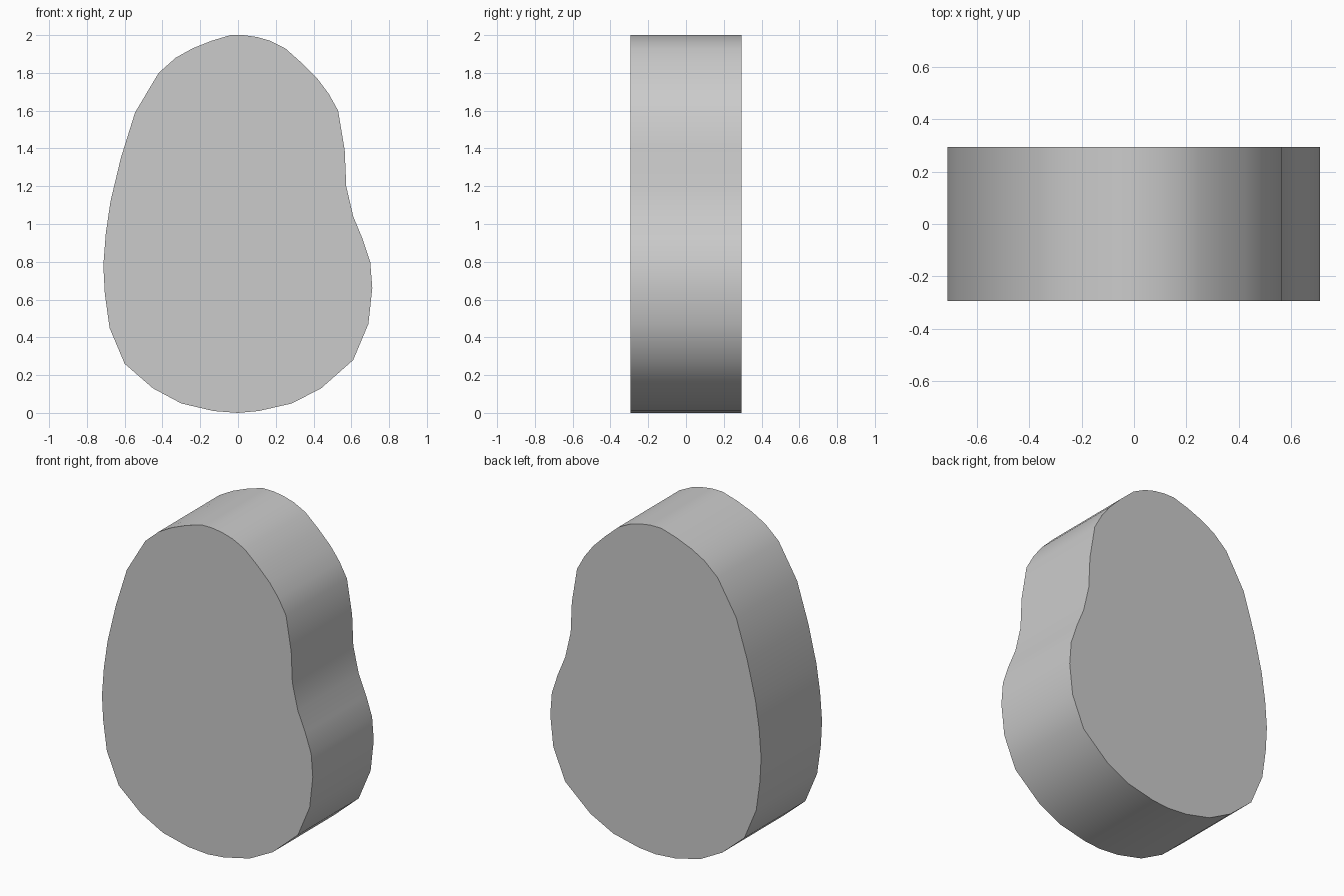
import bpy, bmesh, math

if "Cube" in bpy.data.objects:
    bpy.data.objects.remove(bpy.data.objects["Cube"])

HALF_DEPTH = 0.294

# Front outline (x, z), clockwise from the top
outline = [
    (-0.04, 2.0), (0.03, 2.0), (0.10, 1.99), (0.17, 1.97), (0.25, 1.93),
    (0.34, 1.85), (0.42, 1.77), (0.48, 1.69), (0.53, 1.60), (0.565, 1.39),
    (0.573, 1.20), (0.61, 1.04), (0.66, 0.92), (0.70, 0.80), (0.711, 0.66),
    (0.69, 0.47), (0.61, 0.28), (0.44, 0.13), (0.285, 0.05), (0.11, 0.01),
    (0.0, 0.0), (-0.13, 0.01), (-0.30, 0.05), (-0.45, 0.13), (-0.60, 0.26),
    (-0.68, 0.45), (-0.705, 0.63), (-0.713, 0.78), (-0.70, 0.95),
    (-0.675, 1.12), (-0.62, 1.35), (-0.545, 1.59), (-0.42, 1.80),
    (-0.33, 1.88), (-0.24, 1.93), (-0.14, 1.97),
]

# Flat-faced slab: fill the outline and extrude it along y
bm = bmesh.new()
face = bm.faces.new([bm.verts.new((x, -HALF_DEPTH, z)) for x, z in outline])
ext = bmesh.ops.extrude_face_region(bm, geom=[face], use_keep_orig=True)
back = [v for v in ext["geom"] if isinstance(v, bmesh.types.BMVert)]
bmesh.ops.translate(bm, verts=back, vec=(0, 2 * HALF_DEPTH, 0))
bmesh.ops.recalc_face_normals(bm, faces=bm.faces)

mesh = bpy.data.meshes.new("rounded_slab")
bm.to_mesh(mesh)
bm.free()
slab = bpy.data.objects.new("rounded_slab", mesh)
bpy.context.collection.objects.link(slab)

# Smooth rim, sharp front and back edges
bpy.context.view_layer.objects.active = slab
slab.select_set(True)
bpy.ops.object.shade_smooth_by_angle(angle=math.radians(40))
